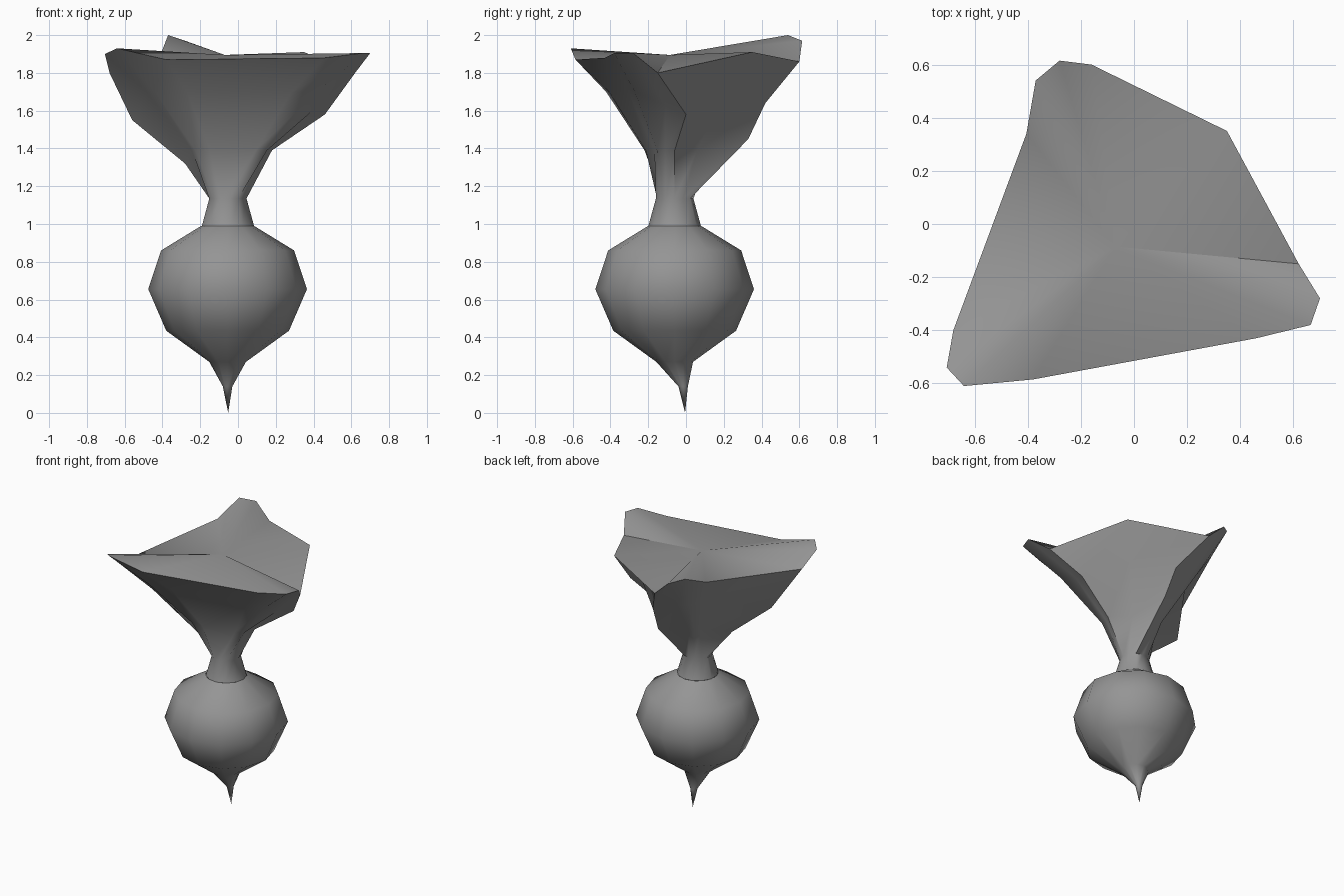
import bpy, bmesh, math
from mathutils import Vector

if "Cube" in bpy.data.objects:
    bpy.data.objects.remove(bpy.data.objects["Cube"])

CX, CY = -0.055, -0.06
grey = bpy.data.materials.new("dark_grey")
grey.diffuse_color = (0.3, 0.3, 0.3, 1)
grey.use_nodes = True
grey.node_tree.nodes["Principled BSDF"].inputs["Base Color"].default_value = grey.diffuse_color


def finish(name, bm, angle):
    bmesh.ops.recalc_face_normals(bm, faces=bm.faces[:])
    me = bpy.data.meshes.new(name)
    bm.to_mesh(me)
    bm.free()
    me.materials.append(grey)
    ob = bpy.data.objects.new(name, me)
    bpy.context.collection.objects.link(ob)
    bpy.ops.object.select_all(action='DESELECT')
    ob.select_set(True)
    bpy.context.view_layer.objects.active = ob
    bpy.ops.object.shade_smooth_by_angle(angle=math.radians(angle))


def loft(bm, rings):
    rows = [[bm.verts.new(p) for p in ring] for ring in rings]
    n = len(rows[0])
    for a, b in zip(rows, rows[1:]):
        for i in range(n):
            j = (i + 1) % n
            bm.faces.new((a[i], a[j], b[j], b[i]))
    return rows


def fan(bm, row, tip):
    v = bm.verts.new(tip)
    for i in range(len(row)):
        bm.faces.new((row[i], row[(i + 1) % len(row)], v))


# Root bulb with a slightly bent taproot: (z, radius, y shift)
profile = [(0.14, 0.025, 0.045), (0.27, 0.097, 0.0), (0.435, 0.325, 0), (0.655, 0.42, 0),
           (0.86, 0.352, 0), (0.99, 0.14, 0)]
SIDES = 12
bm = bmesh.new()
rows = loft(bm, [[(CX + r * math.cos(math.tau * i / SIDES), CY + dy + r * math.sin(math.tau * i / SIDES), z)
                  for i in range(SIDES)] for z, r, dy in profile])
fan(bm, rows[0], (-0.052, -0.005, 0))
finish("root_bulb", bm, 80)

# Leaf crown: rim points counter-clockwise, three raised tips
rim = [(.62, -.15, 1.80), (.35, .35, 1.91), (-.16, .60, 1.86), (-.28, .615, 1.97), (-.37, .54, 2.0),
       (-.405, .34, 1.91), (-.68, -.40, 1.80), (-.705, -.54, 1.90), (-.64, -.61, 1.93),
       (-.38, -.585, 1.87), (.46, -.43, 1.88), (.665, -.38, 1.905), (.70, -.28, 1.905)]
# Protruding lower keels of the leaves: column -> (low, middle)
keels = {0: ((.18, -.06, 1.39), (.46, 0, 1.58)),
         2: ((0, .33, 1.45), (-.02, .42, 1.64)),
         6: ((-.28, -.146, 1.32), (-.56, -.21, 1.55)),
         12: ((.15, -.11, 1.39), (.43, -.11, 1.63))}
base, neck, low, mid = [], [], [], []
c = Vector((CX, CY, 0))
for i, (x, y, z) in enumerate(rim):
    d = Vector((x, y, 0)) - c
    a = math.tau * i / len(rim)
    n = Vector((math.cos(a), math.sin(a), 0))
    base.append(c + n * 0.14 + Vector((0, 0, 0.99)))
    neck.append(c + n * 0.1 + Vector((0, 0, 1.135)))
    lo = c + d * 0.29 + Vector((0, 0, 1.39))
    mi = c + d * 0.66 + Vector((0, 0, 1.70))
    if i in keels:
        lo, mi = map(Vector, keels[i])
    low.append(lo)
    mid.append(mi)
bm = bmesh.new()
rows = loft(bm, [base, neck, low, mid, rim])
fan(bm, rows[-1], (-0.07, -0.085, 1.895))
finish("leaf_crown", bm, 50)
